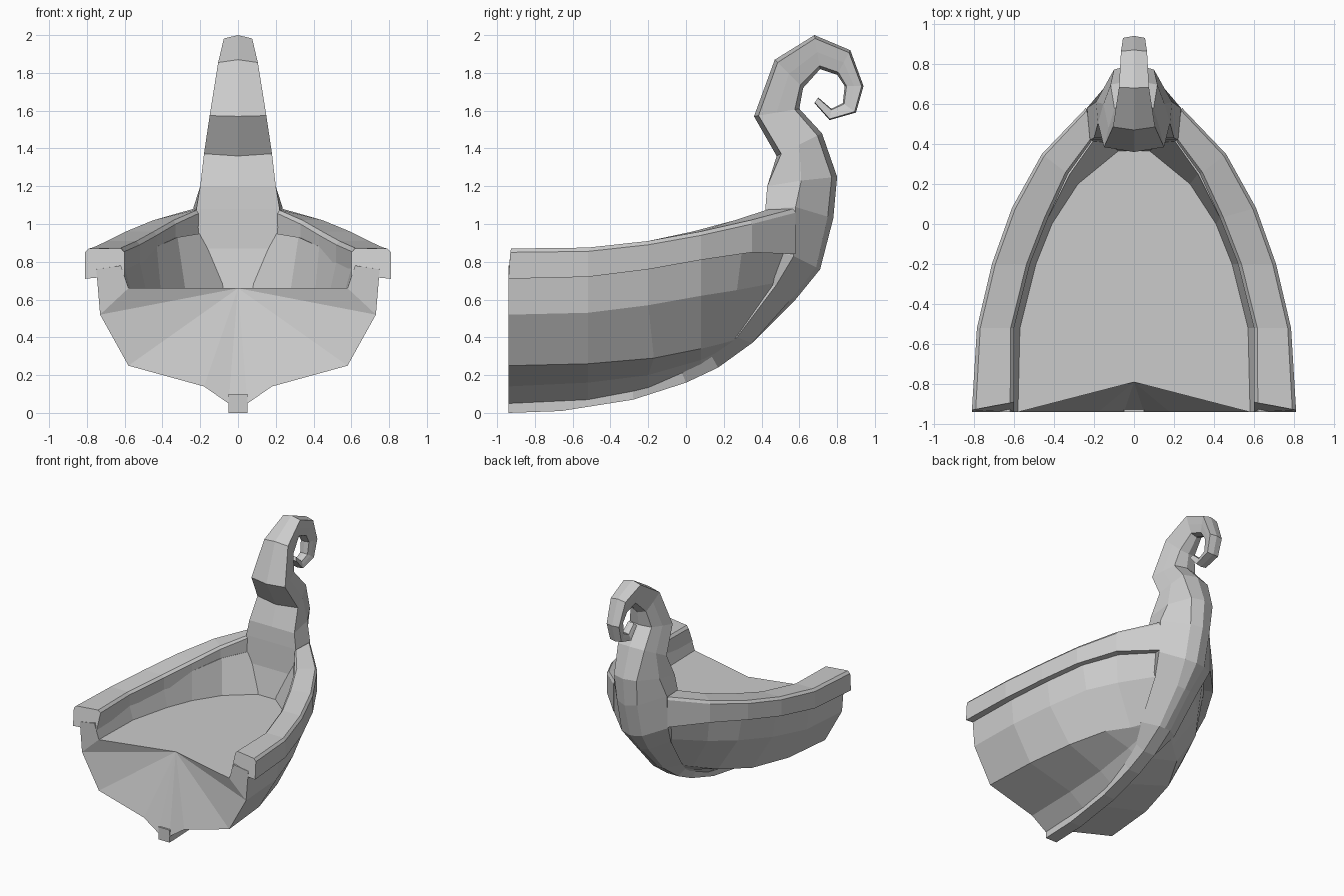
import bpy, bmesh
from mathutils import Vector, Matrix

if "Cube" in bpy.data.objects:
    bpy.data.objects.remove(bpy.data.objects["Cube"])


def loft(name, sections, closed=False, start_caps=None):
    """Skin half sections along their length, cap the ends, mirror across x."""
    bm = bmesh.new()
    rings = [[bm.verts.new(p) for p in s] for s in sections]
    n = len(rings[0])
    for a, b in zip(rings, rings[1:]):
        for k in range(n if closed else n - 1):
            j = (k + 1) % n
            bm.faces.new((a[k], a[j], b[j], b[k]))
    for cap in start_caps or [range(n)]:
        bm.faces.new([rings[0][k] for k in cap])
    bm.faces.new(rings[-1])
    geom = bm.verts[:] + bm.edges[:] + bm.faces[:]
    bmesh.ops.mirror(bm, geom=geom, matrix=Matrix(), merge_dist=0.0005, axis='X')
    bmesh.ops.recalc_face_normals(bm, faces=bm.faces[:])
    me = bpy.data.meshes.new(name)
    bm.to_mesh(me)
    bm.free()
    ob = bpy.data.objects.new(name, me)
    bpy.context.collection.objects.link(ob)
    return ob


def line(xs, ys, zs):
    """One lengthwise hull line through six stations, stern to bow."""
    return list(zip(xs, ys, zs))


# Hull: lengthwise lines from the keel, round the bilge, to the flat deck
Y = [-.94, -.52, -.2, .08, .27, .36]
ZK = [.05, .07, .13, .24, .34, .40]
YD = [-.94, -.52, -.2, 0, .2, .38]
ZD = [.66] * 6
hull_lines = [
    line([0] * 6, Y, ZK),
    line([.05] * 6, Y, ZK),
    line([.18, .17, .15, .12, .08, .06], Y, [.14, .16, .2, .28, .37, .42]),
    line([.58, .55, .47, .34, .2, .14], [-.94, -.52, -.17, .08, .2, .27],
         [.25, .26, .29, .34, .37, .39]),
    line([.73, .71, .63, .52, .38, .17], Y[:5] + [.48],
         [.52, .53, .57, .62, .65, .69]),
    line([.75, .73, .66, .56, .42, .2], Y[:4] + [.3, .57],
         [.76, .76, .8, .85, .89, .9]),
    line([.62, .61, .53, .43, .32, .2], [-.94, -.52, -.2, .03, .25, .42],
         [.78, .8, .84, .88, .93, .95]),
    line([.58, .57, .49, .41, .28, .06], YD, ZD),
    line([0] * 6, [-.79] + YD[1:], ZD),
]
# The stern wall leans in to a point at the middle of the deck edge
transom = [(8, k, k + 1) for k in range(4)] + [(8, 4, 7), (7, 4, 5, 6)]
loft("hull", list(zip(*hull_lines)), start_caps=transom)

# Rails: chamfered beams along each side (outer x, y, inner x, y, top z, bottom z)
rail = [
    (.81, -.93, .60, -.89, .87, .71),
    (.785, -.52, .60, -.52, .875, .72),
    (.71, -.2, .52, -.2, .91, .76),
    (.61, .08, .43, .03, .96, .81),
    (.46, .35, .33, .25, 1.02, .85),
    (.24, .58, .20, .43, 1.08, .84),
]
rail_sections = []
for k, (ox, oy, ix, iy, zt, zb) in enumerate(rail):
    o, i = Vector((ox, oy, 0)), Vector((ix, iy, 0))
    pts = [(0, zb), (0, zt - .02), (.09, zt), (.91, zt), (1, zt - .02), (1, zb + .02)]
    sec = [o.lerp(i, t) + Vector((0, 0, z)) for t, z in pts]
    if k == 0:
        sec[0].y = sec[5].y = -.94
    rail_sections.append(sec)
loft("side_rail", rail_sections, closed=True)

# Keel and stem: outer, middle and inner points in y, z, then their half widths
stem = [
    ((-.94, 0), (-.94, .05), (-.94, .10), .05, .05, .05),
    ((-.66, .01), (-.66, .06), (-.66, .12), .05, .05, .05),
    ((-.28, .07), (-.28, .12), (-.30, .18), .05, .05, .05),
    ((0, .16), (-.02, .21), (-.05, .28), .05, .07, .05),
    ((.17, .24), (.13, .31), (.10, .40), .05, .10, .08),
    ((.35, .37), (.27, .40), (.20, .50), .05, .16, .10),
    ((.58, .60), (.48, .68), (.36, .64), .06, .20, .10),
    ((.71, .76), (.57, .83), (.41, .87), .09, .24, .20),
    ((.78, 1.03), (.58, 1.09), (.42, 1.08), .09, .235, .22),
    ((.80, 1.25), (.61, 1.23), (.43, 1.20), .10, .19, .20),
]
# Curl: inside point, outside point, half width, spiralling to the tip
curl = [
    ((.72, 1.48), (.48, 1.36), .18),
    ((.60, 1.61), (.36, 1.57), .15),
    ((.62, 1.72), (.47, 1.87), .105),
    ((.71, 1.82), (.68, 2.0), .075),
    ((.80, 1.79), (.87, 1.92), .065),
    ((.84, 1.73), (.94, 1.73), .055),
    ((.83, 1.64), (.90, 1.59), .05),
    ((.77, 1.61), (.76, 1.55), .045),
    ((.70, 1.67), (.68, 1.64), .04),
]


def section(o, m, i, wo, wm, wi, crown_o, crown_i):
    o, m, i = Vector(o), Vector(m), Vector(i)
    pts = [(0, o), (wo, o.lerp(m, crown_o)), (wm, m), (wi, i.lerp(m, crown_i)), (0, i)]
    return [(x, *p) for x, p in pts]


sections = [section(*s, .15 if k > 5 else 0, 0) for k, s in enumerate(stem)]
for o, i, w in curl:
    m = Vector(o).lerp(Vector(i), .5)
    sections.append(section(o, m, i, w * .65, w * .85, w, .2, .2))
loft("stem_with_curl", sections)
